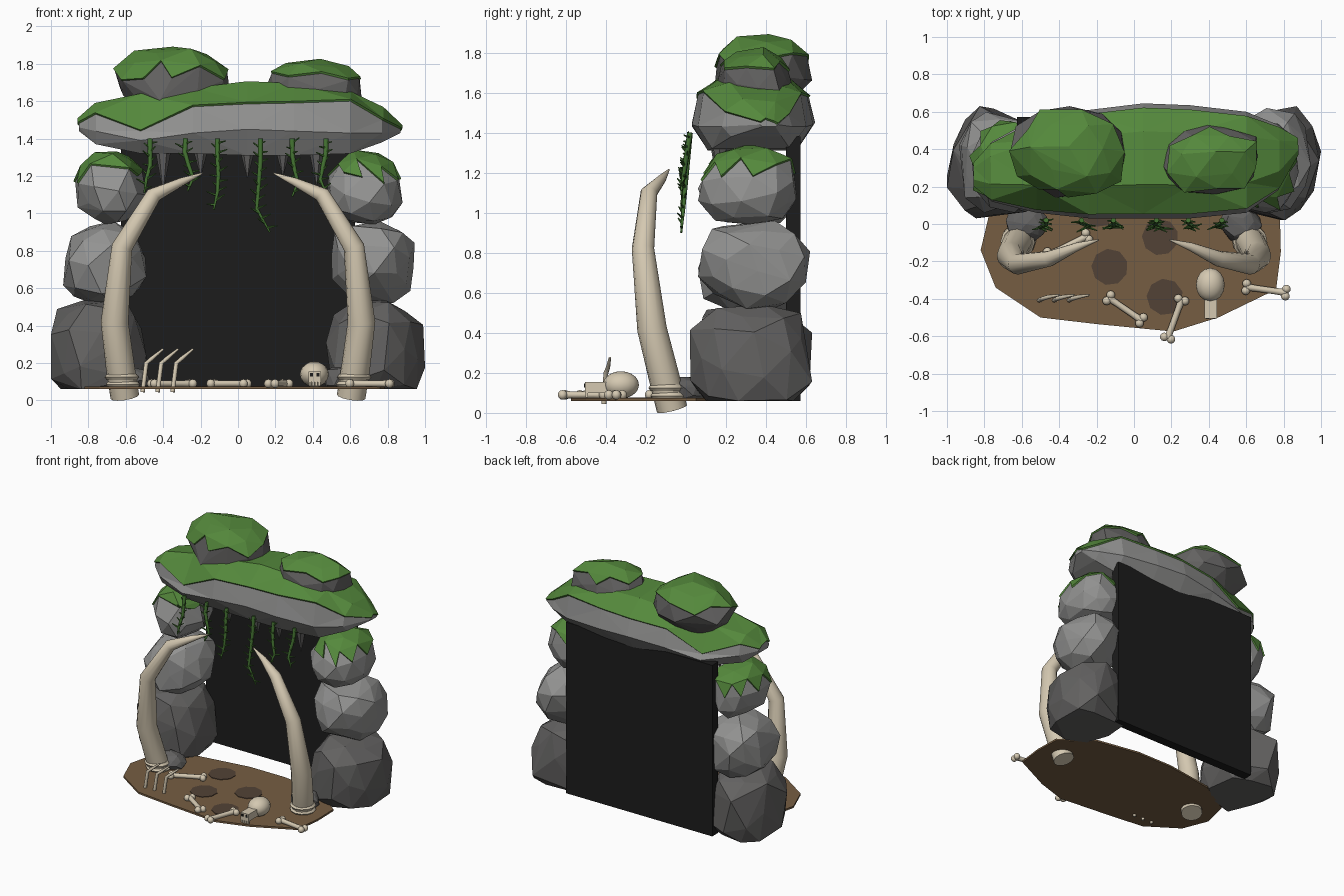
import bpy, bmesh, math, random
from mathutils import Vector, Matrix

if "Cube" in bpy.data.objects:
    bpy.data.objects.remove(bpy.data.objects["Cube"])

def material(name, r, g, b):
    m = bpy.data.materials.new(name)
    m.diffuse_color = (r, g, b, 1)
    m.use_nodes = True
    m.node_tree.nodes["Principled BSDF"].inputs["Base Color"].default_value = m.diffuse_color
    return m

LIGHT = material("light_stone", .29, .29, .285)
DARK = material("dark_stone", .125, .122, .12)
MOSS = material("moss_green", .09, .25, .045)
VINE = material("vine_green", .055, .165, .03)
EARTH = material("brown_earth", .18, .11, .055)
MUD = material("dark_mud", .085, .055, .037)
BONE = material("bone", .66, .58, .44)
BLACK = material("cave_black", .0115, .0115, .0115)

def finish(bm, name, mat, smooth=False):
    bmesh.ops.recalc_face_normals(bm, faces=bm.faces)
    me = bpy.data.meshes.new(name)
    bm.to_mesh(me)
    bm.free()
    me.materials.append(mat)
    ob = bpy.data.objects.new(name, me)
    bpy.context.collection.objects.link(ob)
    if smooth:
        bpy.ops.object.select_all(action='DESELECT')
        ob.select_set(True)
        bpy.context.view_layer.objects.active = ob
        bpy.ops.object.shade_smooth_by_angle(angle=math.radians(50))
    return ob

def tube(bm, pts, radii, sides=8):
    """Capped tube through the points with a radius at each."""
    pts = [Vector(p) for p in pts]
    rings = []
    for i, p in enumerate(pts):
        t = (pts[min(i + 1, len(pts) - 1)] - pts[max(i - 1, 0)]).normalized()
        u = t.cross(Vector((0.05, 1, 0.02))).normalized()
        w = t.cross(u)
        rings.append([bm.verts.new(p + radii[i] * (u * math.cos(a) + w * math.sin(a)))
                      for a in (2 * math.pi * k / sides for k in range(sides))])
    for a, b in zip(rings, rings[1:]):
        for k in range(sides):
            n = (k + 1) % sides
            bm.faces.new((a[k], a[n], b[n], b[k]))
    bm.faces.new(rings[0])
    bm.faces.new(rings[-1])

def ball(bm, c, r, u=10, v=7):
    bmesh.ops.create_uvsphere(bm, u_segments=u, v_segments=v, radius=1,
                              matrix=Matrix.Translation(c) @ Matrix.Diagonal((*r, 1)))

def box(bm, lo, hi):
    lo, hi = Vector(lo), Vector(hi)
    bmesh.ops.create_cube(bm, size=1, matrix=Matrix.Translation((lo + hi) / 2)
                          @ Matrix.Diagonal((*(hi - lo), 1)))

def moss_shell(bm, name, test):
    """Thick moss skin over the faces that pass the test."""
    bm.normal_update()
    cap = bm.copy()
    bmesh.ops.delete(cap, geom=[f for f in cap.faces if not test(f)], context='FACES')
    for f in cap.faces:
        f.material_index = 0
    me = bpy.data.meshes.new(name)
    cap.to_mesh(me)
    cap.free()
    me.materials.append(MOSS)
    ob = bpy.data.objects.new(name, me)
    bpy.context.collection.objects.link(ob)
    mod = ob.modifiers.new("thickness", 'SOLIDIFY')
    mod.thickness, mod.offset = .012, 1

def rock(name, lo, hi, seed, mat, boxy=.88, moss=None, floor=0):
    """Faceted boulder fitted to a box, mossy above height moss, cut flat at floor."""
    rnd = random.Random(seed)
    src = bmesh.new()
    bmesh.ops.create_icosphere(src, subdivisions=2, radius=1,
                               matrix=Matrix.Rotation(rnd.uniform(0, 6), 4, 'Z')
                               @ Matrix.Rotation(rnd.uniform(0, 6), 4, 'X'))
    pts = [Vector([math.copysign(abs(c) ** boxy, c) for c in v.co]) * rnd.uniform(.87, 1.08)
           for v in src.verts]
    src.free()
    mn = [min(p[i] for p in pts) for i in range(3)]
    mx = [max(p[i] for p in pts) for i in range(3)]
    bm = bmesh.new()
    for p in pts:
        x, y, z = [lo[i] + (p[i] - mn[i]) / (mx[i] - mn[i]) * (hi[i] - lo[i]) for i in range(3)]
        if hi[2] < 1 and abs(x) < .7:      # keep clear of the cave back
            y = min(y, .54)
        bm.verts.new((x, y, max(z, floor)))
    bmesh.ops.convex_hull(bm, input=bm.verts[:])
    bmesh.ops.delete(bm, geom=[v for v in bm.verts if not v.link_faces], context='VERTS')
    bmesh.ops.dissolve_limit(bm, angle_limit=.03, verts=bm.verts, edges=bm.edges)
    bmesh.ops.recalc_face_normals(bm, faces=bm.faces)
    if moss is not None:
        moss_shell(bm, name + "_moss", lambda f: f.calc_center_median().z > moss and f.normal.z > .1)
    finish(bm, name, mat)

# Pillars of stacked boulders
rock("left_base_rock", (-1, .03, -.06), (-.48, .63, .54), 1, DARK, .78, floor=.06)
rock("left_middle_rock", (-.935, .06, .51), (-.49, .61, .96), 2, LIGHT)
rock("left_upper_rock", (-.87, .06, .94), (-.49, .55, 1.32), 3, LIGHT, moss=1.2)
rock("right_base_rock", (.47, .02, -.06), (1, .63, .54), 4, DARK, .78, floor=.06)
rock("right_middle_rock", (.5, .06, .51), (.945, .62, .96), 5, LIGHT)
rock("right_upper_rock", (.48, .06, .94), (.88, .55, 1.33), 6, LIGHT, moss=1.22)

# Lintel slab: x, bottom, lower edge, moss edge, top, front y, back y
sections = [(-.85, 1.44, 1.46, 1.48, 1.5, .2, .33), (-.76, 1.37, 1.44, 1.53, 1.58, .12, .44),
            (-.52, 1.32, 1.39, 1.44, 1.63, .06, .57), (-.24, 1.32, 1.43, 1.57, 1.66, .03, .61),
            (.05, 1.31, 1.45, 1.585, 1.695, .03, .645), (.3, 1.31, 1.44, 1.59, 1.685, .03, .635),
            (.6, 1.32, 1.43, 1.6, 1.64, .06, .6), (.77, 1.38, 1.43, 1.5, 1.56, .18, .53),
            (.87, 1.43, 1.44, 1.45, 1.465, .37, .46)]
bm = bmesh.new()
rings = []
for x, zb, zl, zm, zt, yf, yb in sections:
    d = yb - yf
    prof = [(yf + .13 * d, zb), (yf, zl), (yf + .05 * d, zm), (yf + .3 * d, zt),
            (yb - .25 * d, zt - .015), (yb - .05 * d, zm - .01), (yb, zl), (yb - .15 * d, zb)]
    rings.append([bm.verts.new((x, y, z)) for y, z in prof])
for a, b in zip(rings, rings[1:]):
    for k in range(8):
        n = (k + 1) % 8
        f = bm.faces.new((a[k], a[n], b[n], b[k]))
        f.material_index = int(k in (2, 3, 4))
for r in (rings[0], rings[-1]):
    bm.faces.new(r)
bmesh.ops.triangulate(bm, faces=bm.faces)
bmesh.ops.recalc_face_normals(bm, faces=bm.faces)
moss_shell(bm, "lintel_moss", lambda f: f.material_index == 1)
for f in bm.faces:
    f.material_index = 0
finish(bm, "lintel", LIGHT)

# Boulders on top
rock("left_crown_rock", (-.66, .14, 1.49), (-.04, .63, 1.88), 17, DARK, .88, 1.755)
rock("right_crown_rock", (.14, .16, 1.48), (.66, .54, 1.815), 8, DARK, .88, 1.725)

# Dark cave back
bm = bmesh.new()
box(bm, (-.625, .5, .06), (.625, .572, 1.38))
finish(bm, "cave_back", BLACK)

# Stalactites under the lintel
bm = bmesh.new()
for x, y, z in ((-.4, .16, 1.12), (-.2, .18, 1.2), (.05, .17, 1.19), (.24, .16, 1.2), (.42, .17, 1.15)):
    tube(bm, [(x, y, 1.38), (x, y, z)], [.05, .003], 6)
finish(bm, "stalactites", DARK)

# Ground slab and mud patches
outline = [(-.82, -.14), (-.74, -.34), (-.5, -.5), (-.2, -.535), (.21, -.575), (.45, -.5),
           (.76, -.35), (.785, -.15), (.78, .05), (.54, .23), (.2, .29), (-.1, .29),
           (-.5, .23), (-.77, .07)]
bm = bmesh.new()
base = bm.faces.new([bm.verts.new((x, y, .06)) for x, y in outline])
ext = bmesh.ops.extrude_face_region(bm, geom=[base])
bmesh.ops.translate(bm, vec=(0, 0, .014), verts=[v for v in ext['geom'] if isinstance(v, bmesh.types.BMVert)])
finish(bm, "ground_slab", EARTH)
bm = bmesh.new()
for x, y in ((-.13, -.23), (.14, -.07), (.165, -.39), (-.19, .08)):
    tube(bm, [(x, y, .072), (x, y, .078)], [.098, .098], 9)
finish(bm, "mud_patches", MUD)

# Tusks with collar rings and foot rocks
path = [(.605, -.07, .02), (.63, -.11, .18), (.66, -.17, .42), (.62, -.215, .82),
        (.45, -.185, 1.1), (.3, -.12, 1.17), (.19, -.085, 1.215)]
for s, side in ((-1, "left"), (1, "right")):
    bm = bmesh.new()
    tube(bm, [(s * x, y, z) for x, y, z in path], [.077, .077, .074, .056, .042, .022, .004], 12)
    finish(bm, side + "_tusk", BONE, True)
    bm = bmesh.new()
    for z in (.085, .125):
        x, y = .605 + (z - .02) * .16, -.07 - (z - .02) * .25
        tube(bm, [(s * x, y, z - .016), (s * x, y, z), (s * x, y, z + .016)], [.08, .092, .08], 12)
    finish(bm, side + "_tusk_rings", BONE, True)
    cx = s * .575
    rock(side + "_foot_rock", (cx - .11, -.09, .03), (cx + .11, .1, .18), 20 + s, DARK, floor=.065)

# Hanging vines: x, bottom height, then sideways drift at five even steps
for i, (x, zb, drift) in enumerate((
        (-.47, 1.11, (0, 0, 0, -.02, -.03)), (-.28, 1.12, (0, -.005, .015, .04, .01)),
        (-.11, 1.02, (0, 0, .005, 0, -.02)), (.12, .9, (0, 0, -.01, -.02, .05)),
        (.29, 1.09, (0, 0, .01, .03, 0)), (.47, 1.11, (0, 0, -.015, -.03, 0)))):
    rnd = random.Random(40 + i)
    pts = [Vector((x + d, .02 - .011 * k, 1.4 + (zb - 1.4) * k / 4)) for k, d in enumerate(drift)]
    bm = bmesh.new()
    tube(bm, pts, [.014, .013, .012, .01, .005], 8)
    n = int((1.4 - zb) / .024)
    for k in range(1, n):
        t = 4 * k / n
        p = pts[int(t)].lerp(pts[int(t) + 1], t % 1)
        s = 1 if k % 2 else -1
        tip = p + Vector((s * rnd.uniform(.025, .055), rnd.uniform(-.028, .015), rnd.uniform(.005, .035)))
        tube(bm, [p, tip], [.008, .003], 5)
    finish(bm, "vine_%d" % (i + 1), VINE, True)

# Loose bones with knobbed ends
for i, (a, b) in enumerate((((-.135, -.395), (.04, -.515)), ((.255, -.405), (.18, -.61)),
                            ((.6, -.337), (.812, -.367)), ((-.25, -.065), (-.455, -.165)))):
    a, b = Vector((*a, .09)), Vector((*b, .09))
    side = (b - a).cross(Vector((0, 0, 1))).normalized() * .019
    bm = bmesh.new()
    tube(bm, [a, a.lerp(b, .25), a.lerp(b, .75), b], [.02, .017, .017, .02], 8)
    for p in (a, b):
        for s in (-1, 1):
            ball(bm, p + side * s, (.024, .024, .024), 10, 7)
    finish(bm, "bone_%d" % (i + 1), BONE, True)

# Ribs standing in the ground
bm = bmesh.new()
for i in range(3):
    x = -.51 + .08 * i
    tube(bm, [(x, -.41, .045), (x + .02, -.4, .2), (x + .05, -.39, .225), (x + .11, -.38, .275)],
         [.012, .012, .011, .006], 8)
finish(bm, "ribs", BONE, True)

# Skull
bm = bmesh.new()
ball(bm, (.408, -.325, .14), (.077, .09, .068), 16, 10)
finish(bm, "skull_dome", BONE, True)
bm = bmesh.new()
box(bm, (.376, -.505, .1), (.444, -.38, .155))
for x in (.385, .402, .418, .435):
    box(bm, (x - .006, -.503, .078), (x + .006, -.49, .1))
finish(bm, "skull_snout", BONE)
bm = bmesh.new()
for s in (-1, 1):
    x = .41 + s * .018
    box(bm, (x - .008, -.509, .128), (x + .008, -.502, .146))
finish(bm, "skull_nostrils", BLACK)
